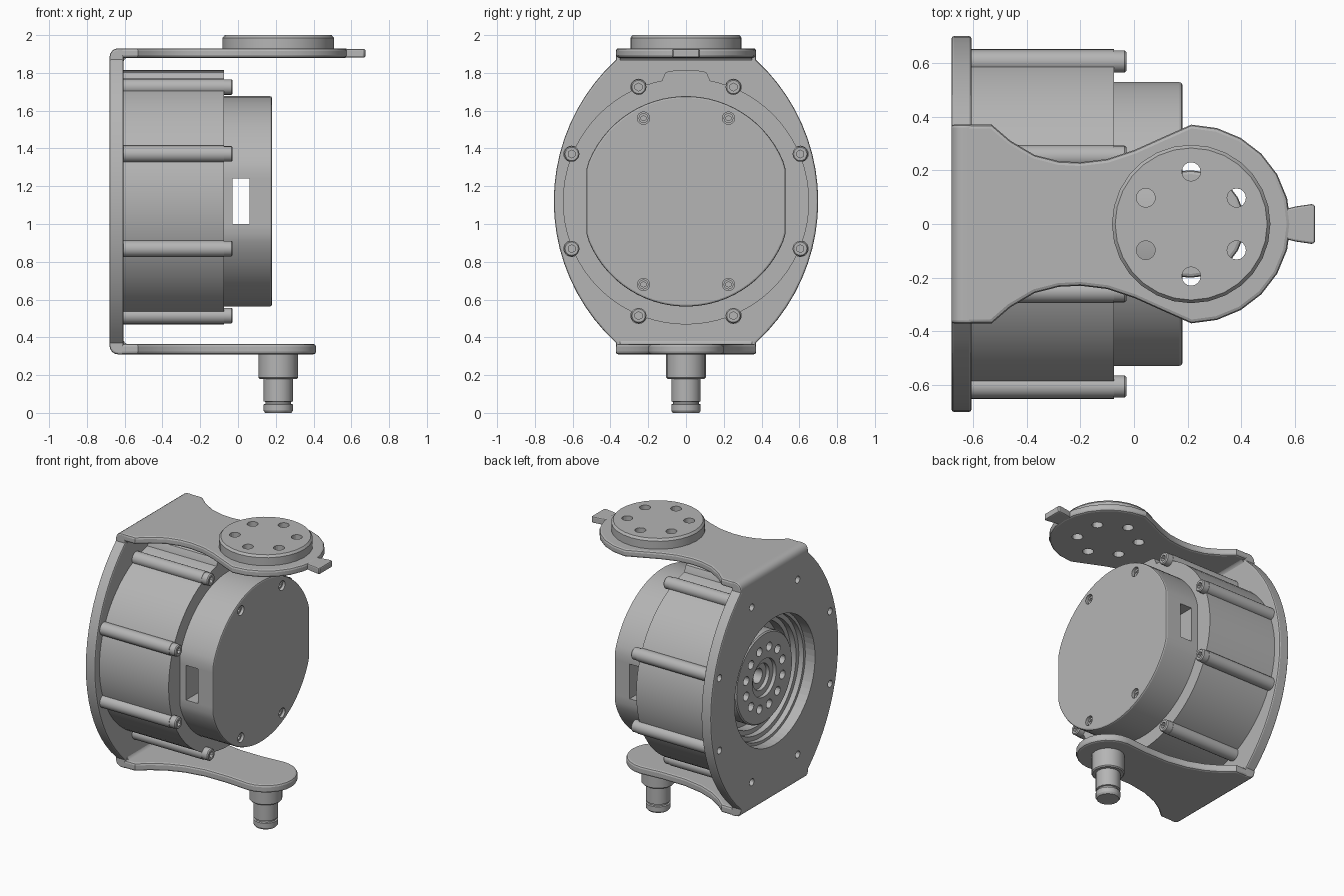
import bpy, bmesh, math
from mathutils import Vector

cube = bpy.data.objects.get("Cube")
if cube:
    bpy.data.objects.remove(cube, do_unlink=True)

GREY = (0.46, 0.46, 0.46, 1)
metal = bpy.data.materials.new("plain_grey")
metal.use_nodes = True
metal.diffuse_color = GREY
metal.node_tree.nodes["Principled BSDF"].inputs["Base Color"].default_value = GREY

AXIS_Z = 1.12     # height of the motor axis
PIVOT_X = 0.213   # x of the bracket's turning axis
BODY_FRONT = -0.075
BOLT_R = 0.655


def place(axis, u, v, w):
    """Profile plane (u, v) and depth w to world space."""
    return Vector({"x": (w, u, v), "y": (u, w, v), "z": (u, v, w)}[axis])


def polar(r, deg, cu=0, cv=0):
    a = math.radians(deg)
    return cu + r * math.cos(a), cv + r * math.sin(a)


def ring(count, r, start, cu=0, cv=0):
    return [polar(r, start + 360 * i / count, cu, cv) for i in range(count)]


def add_prism(bm, outline, axis, lo, hi):
    a = [bm.verts.new(place(axis, u, v, lo)) for u, v in outline]
    b = [bm.verts.new(place(axis, u, v, hi)) for u, v in outline]
    bm.faces.new(a)
    bm.faces.new(b[::-1])
    for i in range(len(a)):
        j = (i + 1) % len(a)
        bm.faces.new((a[i], b[i], b[j], a[j]))


def activate(ob):
    bpy.ops.object.select_all(action="DESELECT")
    ob.select_set(True)
    bpy.context.view_layer.objects.active = ob


def finish(name, bm, smooth=True):
    bmesh.ops.recalc_face_normals(bm, faces=bm.faces)
    mesh = bpy.data.meshes.new(name)
    bm.to_mesh(mesh)
    bm.free()
    mesh.materials.append(metal)
    ob = bpy.data.objects.new(name, mesh)
    bpy.context.collection.objects.link(ob)
    if smooth:
        activate(ob)
        bpy.ops.object.shade_smooth_by_angle(angle=math.radians(30))
    return ob


def bevel(ob, width, segments=2):
    activate(ob)
    mod = ob.modifiers.new("edge", "BEVEL")
    mod.width, mod.segments = width, segments
    mod.limit_method, mod.angle_limit = "ANGLE", math.radians(50)
    bpy.ops.object.modifier_apply(modifier=mod.name)
    bpy.ops.object.shade_smooth_by_angle(angle=math.radians(30))


def prism(name, outline, axis, lo, hi, edge=0):
    bm = bmesh.new()
    add_prism(bm, outline, axis, lo, hi)
    ob = finish(name, bm)
    if edge:
        bevel(ob, edge)
    return ob


def lathe(name, profile, axis, cu, cv, segments):
    """Spin (radius, depth) points about an axis; ends lie on the axis."""
    bm = bmesh.new()
    pts = [bm.verts.new(place(axis, cu + r, cv, w)) for r, w in profile]
    edges = [bm.edges.new(p) for p in zip(pts, pts[1:])]
    bmesh.ops.spin(bm, geom=pts + edges, cent=place(axis, cu, cv, 0),
                   axis=place(axis, 0, 0, 1), angle=math.tau, steps=segments)
    bmesh.ops.remove_doubles(bm, verts=bm.verts, dist=0.0005)
    return finish(name, bm)


def cut(ob, outlines, axis, lo, hi):
    bm = bmesh.new()
    for o in outlines:
        add_prism(bm, o, axis, lo, hi)
    tool = finish("cutter", bm, False)
    tool.hide_render = True
    activate(ob)
    mod = ob.modifiers.new("holes", "BOOLEAN")
    mod.operation, mod.solver, mod.object = "DIFFERENCE", "EXACT", tool
    bpy.ops.object.modifier_apply(modifier=mod.name)
    bpy.data.objects.remove(tool, do_unlink=True)
    bpy.ops.object.shade_smooth_by_angle(angle=math.radians(30))


def circles(centres, r, n=16):
    return [ring(n, r, 0, u, v) for u, v in centres]


bolt_spots = ring(8, BOLT_R, 22.5, 0, AXIS_Z)

# Bracket back plate: bowed sides, flat ends, rounded bends
side = [polar(1.017, t * 4.75, -0.317) for t in range(-10, 11)]
side = [(0.37, -0.81)] + side + [(0.37, 0.81)]
outline = [(y, AXIS_Z + z) for y, z in side] + [(-y, AXIS_Z + z) for y, z in side[::-1]]
bm = bmesh.new()
add_prism(bm, outline, "x", -0.68, -0.605)
bends = [e for e in bm.edges if all(v.co.x < -0.67 and abs(v.co.z - AXIS_Z) > 0.8 for v in e.verts)]
bmesh.ops.bevel(bm, geom=bends, offset=0.045, segments=4, profile=0.5, affect="EDGES")
plate = finish("bracket_back_plate", bm)
bevel(plate, 0.01)
cut(plate, [ring(64, 0.44, 0, 0, AXIS_Z)] + circles(bolt_spots, 0.024), "x", -0.8, -0.5)


# Bracket arms: waisted flat plates with round ends
def arm(name, waist, r, lo, hi):
    half = [(-0.64, 0.37), (-0.53, 0.37)] + waist
    end = [polar(r, 90 - 15 * i, PIVOT_X) for i in range(13)]
    return prism(name, half + end + [(x, -y) for x, y in half[::-1]], "z", lo, hi, 0.014)


top_arm = arm("top_arm", [(-0.46, 0.31), (-0.37, 0.257), (-0.28, 0.234), (-0.2, 0.23),
                          (-0.1, 0.242), (0, 0.275), (0.1, 0.32)], 0.37, 1.88, 1.93)
arm("bottom_arm", [(-0.46, 0.31), (-0.37, 0.255), (-0.26, 0.213), (-0.12, 0.188),
                   (0.05, 0.187)], 0.2, 0.31, 0.365)
prism("top_arm_tab", [(0.54, -0.05), (0.6, -0.065), (0.668, -0.075), (0.675, -0.065),
                      (0.675, 0.065), (0.668, 0.075), (0.6, 0.065), (0.54, 0.05)],
      "z", 1.882, 1.926, 0.008)

# Inside fillets of the two bends
for name, z, s in (("top_bend_fillet", 1.885, -1), ("bottom_bend_fillet", 0.36, 1)):
    curve = [polar(0.04, 180 + 22.5 * i, -0.57, 0.04) for i in range(5)]
    prism(name, [(x, z + s * h) for x, h in [(-0.61, 0)] + curve], "y", -0.35, 0.35)

# Pivot disc with through holes
disc = lathe("pivot_disc", [(0, 1.92), (0.295, 1.92), (0.295, 1.985), (0.283, 2.0), (0, 2.0)],
             "z", PIVOT_X, 0, 28)
for ob in (disc, top_arm):
    cut(ob, circles(ring(6, 0.195, 30, PIVOT_X), 0.035), "z", 1.8, 2.1)

# Pivot shaft below the lower arm
lathe("pivot_shaft", [(0, 0), (0.07, 0), (0.078, 0.012), (0.078, 0.045), (0.068, 0.048),
                      (0.068, 0.058), (0.078, 0.061), (0.078, 0.18), (0.098, 0.18),
                      (0.105, 0.187), (0.105, 0.32), (0, 0.32)], "z", PIVOT_X, 0, 16)

# Motor body with a stepped recess and output hub at the back
body = lathe("motor_body", [(0, BODY_FRONT), (0.652, BODY_FRONT), (0.652, -0.606), (0.42, -0.606),
                            (0.42, -0.57), (0.39, -0.57), (0.39, -0.53), (0.36, -0.53),
                            (0.36, -0.46), (0.31, -0.46), (0.31, -0.592), (0.302, -0.6),
                            (0.13, -0.6), (0.13, -0.575), (0.09, -0.575), (0.09, -0.55),
                            (0.05, -0.55), (0.05, -0.48), (0, -0.48)], "x", 0, AXIS_Z, 72)
cut(body, circles(ring(12, 0.205, 15, 0, AXIS_Z), 0.03), "x", -0.7, -0.53)

# Raised pad on top of the body
pad = [(-0.135, 1.7), (-0.125, 1.765), (-0.108, 1.803)]
pad += [polar(0.695, a, 0, AXIS_Z) for a in (97, 94, 90)]
prism("body_top_pad", pad + [(-y, z) for y, z in pad[-2::-1]], "x", -0.606, BODY_FRONT)

# Bolt bosses and socket-head bolts round the body
for i, (y, z) in enumerate(bolt_spots):
    prism(f"bolt_boss_{i}", ring(20, 0.044, 0, y, z), "x", -0.606, BODY_FRONT)
    bolt = lathe(f"body_bolt_{i}", [(0, -0.1), (0.041, -0.1), (0.041, -0.035), (0.035, -0.028),
                                    (0, -0.028)], "x", y, z, 20)
    cut(bolt, [ring(6, 0.021, 30, y, z)], "x", -0.055, 0)

# Front cap: a round cover with two flat sides and a slot right through
cap_outline = [(max(-0.528, min(0.528, y)), z) for y, z in ring(72, 0.557, 2.5, 0, AXIS_Z)]
cap = prism("front_cap", cap_outline, "x", BODY_FRONT - 0.01, 0.18, 0.01)
cut(cap, [[(-0.028, 1.0), (0.062, 1.0), (0.062, 1.24), (-0.028, 1.24)]], "y", -0.7, 0.7)
screws = [(sy * 0.225, AXIS_Z + sz * 0.44) for sy in (-1, 1) for sz in (-1, 1)]
cut(cap, circles(screws, 0.033), "x", 0.13, 0.25)
for i, (y, z) in enumerate(screws):
    screw = prism(f"cap_screw_{i}", ring(16, 0.026, 0, y, z), "x", 0.12, 0.165)
    cut(screw, [ring(6, 0.014, 30, y, z)], "x", 0.145, 0.2)
